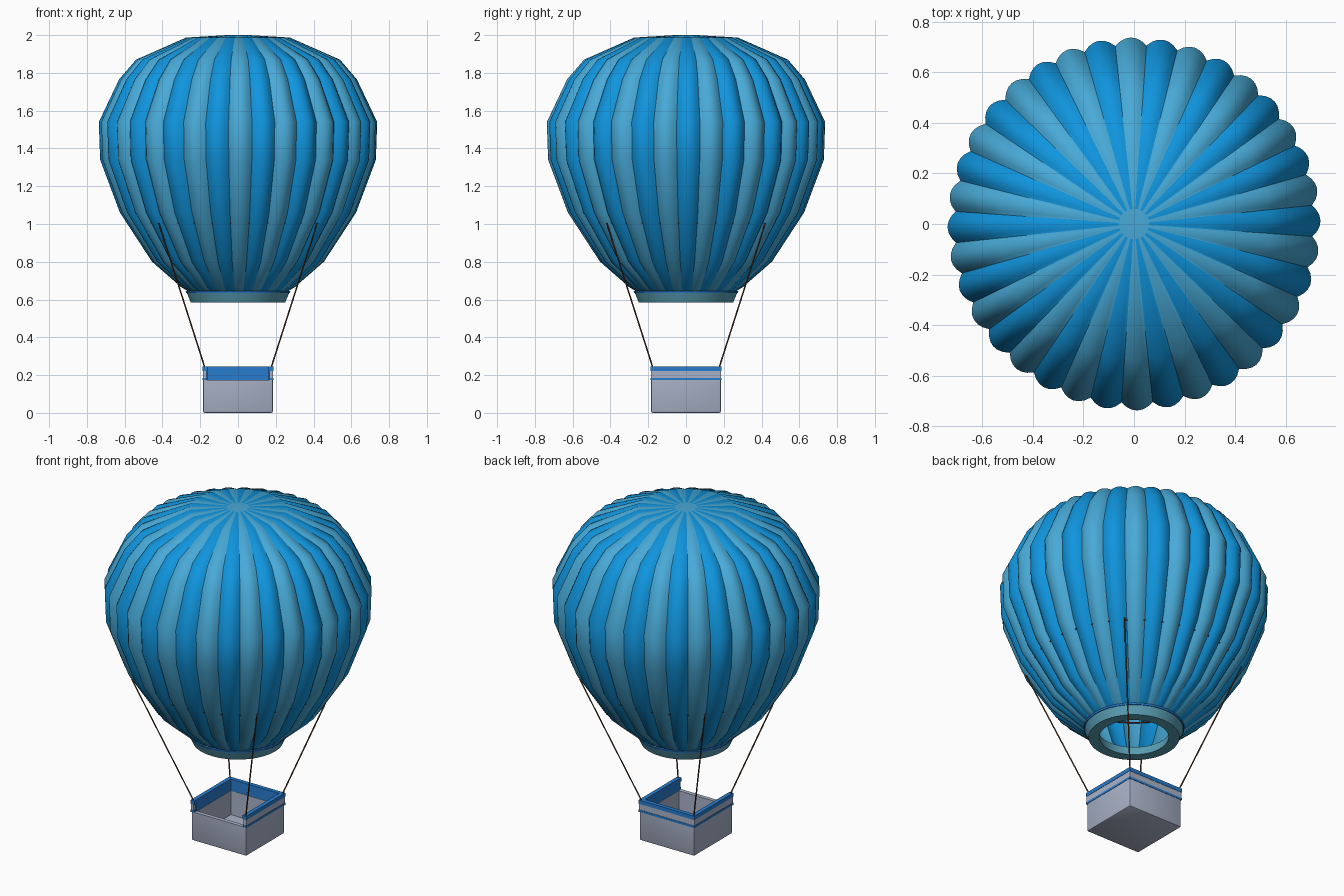
import bpy, bmesh
from math import sin, cos, pi, radians
from mathutils import Vector

if "Cube" in bpy.data.objects:
    bpy.data.objects.remove(bpy.data.objects["Cube"])


def mat(name, col):
    m = bpy.data.materials.new(name)
    m.diffuse_color = (*col, 1)
    m.use_nodes = True
    m.node_tree.nodes["Principled BSDF"].inputs["Base Color"].default_value = m.diffuse_color
    return m


DARK = mat("gore_blue", (0.005, 0.30, 0.73))
LIGHT = mat("gore_light_blue", (0.065, 0.40, 0.68))
TEAL = mat("mouth_teal", (0.10, 0.34, 0.45))
TRIM = mat("trim_blue", (0.02, 0.20, 0.62))
GREY = mat("basket_grey", (0.40, 0.45, 0.58))
BROWN = mat("rope_brown", (0.12, 0.05, 0.02))


def finish(bm, name, mats, angle=None):
    bmesh.ops.recalc_face_normals(bm, faces=bm.faces)
    me = bpy.data.meshes.new(name)
    bm.to_mesh(me)
    bm.free()
    ob = bpy.data.objects.new(name, me)
    bpy.context.collection.objects.link(ob)
    for m in mats:
        me.materials.append(m)
    if angle:
        bpy.ops.object.select_all(action='DESELECT')
        ob.select_set(True)
        bpy.context.view_layer.objects.active = ob
        bpy.ops.object.shade_smooth_by_angle(angle=radians(angle))
    return ob


# closed ring swept from an (r, z) section
def lathe(name, section, m, n=72, angle=35):
    bm = bmesh.new()
    rings = [[bm.verts.new((r * cos(2 * pi * i / n), r * sin(2 * pi * i / n), z))
              for r, z in section] for i in range(n)]
    k = len(section)
    for i in range(n):
        a, b = rings[i], rings[(i + 1) % n]
        for j in range(k):
            bm.faces.new((a[j], b[j], b[(j + 1) % k], a[(j + 1) % k]))
    return finish(bm, name, [m], angle)


# straight or bent round rope
def rope(name, pts, radius, cyclic=False):
    cu = bpy.data.curves.new(name, 'CURVE')
    cu.dimensions = '3D'
    cu.bevel_depth = radius
    cu.bevel_resolution = 1
    cu.use_fill_caps = True
    sp = cu.splines.new('POLY')
    sp.points.add(len(pts) - 1)
    for p, c in zip(sp.points, pts):
        p.co = (*c, 1)
    sp.use_cyclic_u = cyclic
    cu.materials.append(BROWN)
    ob = bpy.data.objects.new(name, cu)
    bpy.context.collection.objects.link(ob)


# envelope: 36 bulging gores in alternating blues; (outer radius, z, bulge)
PROFILE = [(0.25, 0.635, 0), (0.30, 0.665, 0.008), (0.455, 0.80, 0.018),
           (0.625, 1.06, 0.026), (0.73, 1.34, 0.03), (0.737, 1.54, 0.03),
           (0.63, 1.765, 0.028), (0.54, 1.87, 0.025), (0.275, 1.987, 0.012),
           (0.06, 2.0, 0)]
GORES, SEG = 36, 6
TOTAL = GORES * SEG
bm = bmesh.new()
rows = []
for r, z, b in PROFILE:
    row = []
    for i in range(TOTAL):
        a = radians(1) + 2 * pi * (i - SEG / 2) / TOTAL
        t = 2 * (i % SEG) / SEG - 1
        rad = r - b * t * t
        row.append(bm.verts.new((rad * cos(a), rad * sin(a), z)))
    rows.append(row)
for lo, hi in zip(rows, rows[1:]):
    for i in range(TOTAL):
        j = (i + 1) % TOTAL
        f = bm.faces.new((lo[i], lo[j], hi[j], hi[i]))
        f.material_index = (i // SEG) % 2
cap = bm.faces.new(rows[-1])
cap.material_index = 1
finish(bm, "envelope", [DARK, LIGHT], 31)

# mouth ring with a trim band on top
lathe("mouth_ring", [(0.25, 0.585), (0.272, 0.638), (0.20, 0.638), (0.19, 0.585)], TEAL)
lathe("mouth_trim", [(0.275, 0.635), (0.277, 0.645), (0.255, 0.648), (0.255, 0.635)], TRIM)

# load ring hidden at the seams, and four ropes to the basket corners
rope("load_ring", [(0.566 * cos(2 * pi * i / 72), 0.566 * sin(2 * pi * i / 72), 1.005)
                   for i in range(72)], 0.004, True)
for sx, nx in ((-1, "left"), (1, "right")):
    for sy, ny in ((-1, "front"), (1, "back")):
        rope(f"rope_{ny}_{nx}", [(sx * 0.174, sy * 0.174, 0.235),
                                 (sx * 0.42, sy * 0.42, 1.005)], 0.004)

# basket body: rounded box hollowed from the top
H, TOP, BOT = 0.185, 0.175, 0.005
bm = bmesh.new()
bmesh.ops.create_cube(bm, size=1)
for v in bm.verts:
    v.co = Vector((v.co.x * 2 * H, v.co.y * 2 * H, TOP if v.co.z > 0 else BOT - 0.005))
edges = [e for e in bm.edges if min(v.co.z for v in e.verts) < 0.1]
bmesh.ops.bevel(bm, geom=edges, offset=0.01, segments=2, affect='EDGES', profile=0.5)
top = max(bm.faces, key=lambda f: f.calc_center_median().z)
bmesh.ops.inset_region(bm, faces=[top], thickness=0.025)
down = bmesh.ops.extrude_face_region(bm, geom=[top])['geom']
for v in down:
    if isinstance(v, bmesh.types.BMVert):
        v.co.z = 0.03
if top.is_valid:
    bmesh.ops.delete(bm, geom=[top], context='FACES_ONLY')
finish(bm, "basket_body", [GREY], 35)


# upper wall layers: U shape open at the front
def u_wall(name, out, inn, z0, z1, m):
    pts = [(-out, -out), (-out, out), (out, out), (out, -out),
           (inn, -out), (inn, inn), (-inn, inn), (-inn, -out)]
    bm = bmesh.new()
    f = bm.faces.new([bm.verts.new((x, y, z0)) for x, y in pts])
    ext = bmesh.ops.extrude_face_region(bm, geom=[f])['geom']
    bmesh.ops.translate(bm, vec=(0, 0, z1 - z0),
                        verts=[g for g in ext if isinstance(g, bmesh.types.BMVert)])
    finish(bm, name, [m])


u_wall("basket_stripe", 0.187, 0.165, 0.173, 0.186, TRIM)
u_wall("basket_upper_wall", 0.185, 0.168, 0.186, 0.222, GREY)
u_wall("basket_liner", 0.168, 0.162, 0.175, 0.222, TRIM)
u_wall("basket_rim", 0.187, 0.162, 0.222, 0.245, TRIM)
